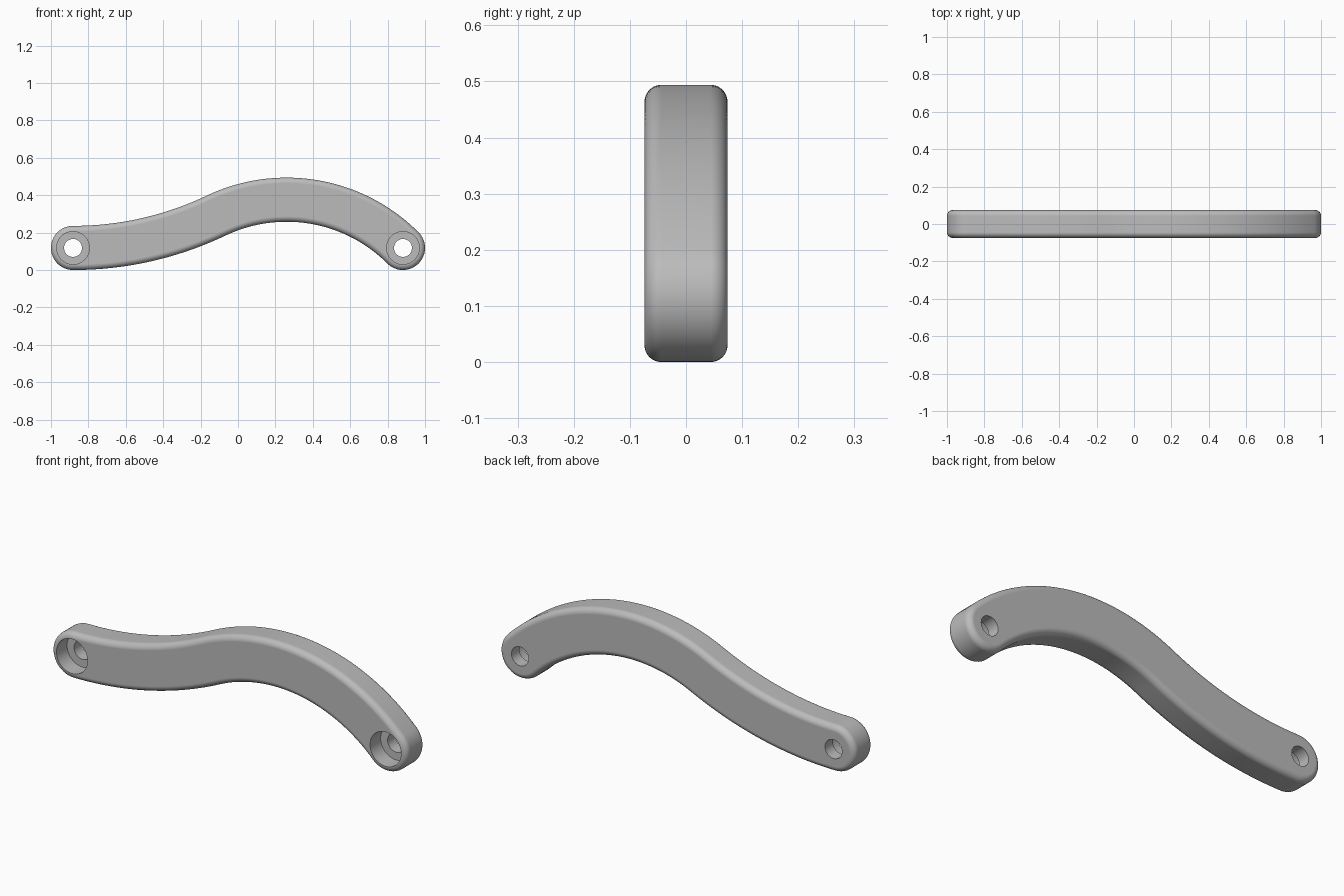
import bpy, bmesh, math
from mathutils import Vector

if "Cube" in bpy.data.objects:
    bpy.data.objects.remove(bpy.data.objects["Cube"], do_unlink=True)

HALF_W = 0.118           # half the width of the band
HALF_T = 0.074           # half the thickness
FILLET = 0.03
END_X, END_Z = 1 - HALF_W, HALF_W
PEAK_X, PEAK_Z = 0.26, 0.494 - HALF_W

# Two tangent arcs form the centreline: a hollow on the left, an arch on the right
drop, run = PEAK_Z - END_Z, END_X - PEAK_X
arch_r = (run ** 2 + drop ** 2) / (2 * drop)
arch_c = Vector((PEAK_X, PEAK_Z - arch_r))
dx, dz = PEAK_X + END_X, END_Z - arch_c.y
hollow_r = (dx ** 2 + dz ** 2 - arch_r ** 2) / (2 * (arch_r - dz))
hollow_c = Vector((-END_X, END_Z + hollow_r))
join = math.atan2(dx, hollow_c.y - arch_c.y)
end = math.asin(run / arch_r)


def on_arc(c, r, angle):
    """Point at an angle from straight up, clockwise."""
    return c + r * Vector((math.sin(angle), math.cos(angle)))


def outline(w):
    """Closed outline at distance w from the centreline."""
    def side(s):
        pts = [on_arc(hollow_c, hollow_r - s * w, math.pi - join * i / 28) for i in range(28)]
        return pts + [on_arc(arch_c, arch_r + s * w, -join + (end + join) * i / 44) for i in range(45)]

    def cap(c, start):
        return [on_arc(c, w, start + math.pi * i / 24) for i in range(1, 24)]

    right = cap(Vector((END_X, END_Z)), end)
    left = cap(Vector((-END_X, END_Z)), math.pi)
    return side(1) + right + side(-1)[::-1] + left


# Arm body: stacked outlines with rounded front and back edges
quarter = [math.pi / 2 * i / 8 for i in range(9)]
front = [(-HALF_T + FILLET * (1 - math.sin(a)), FILLET * (1 - math.cos(a))) for a in quarter[::-1]]
layers = front + [(-y, inset) for y, inset in front[::-1]]
bm = bmesh.new()
rings = [[bm.verts.new((p.x, y, p.y)) for p in outline(HALF_W - inset)] for y, inset in layers]
for a, b in zip(rings, rings[1:]):
    for i in range(len(a)):
        j = (i + 1) % len(a)
        bm.faces.new((a[i], a[j], b[j], b[i]))
bm.faces.new(rings[0])
bm.faces.new(rings[-1][::-1])
bmesh.ops.recalc_face_normals(bm, faces=bm.faces)
mesh = bpy.data.meshes.new("curved_arm")
bm.to_mesh(mesh)
bm.free()
arm = bpy.data.objects.new("curved_arm", mesh)
bpy.context.collection.objects.link(arm)

grey = bpy.data.materials.new("plain grey")
grey.use_nodes = True
colour = (0.5, 0.5, 0.5, 1)
grey.diffuse_color = colour
grey.node_tree.nodes["Principled BSDF"].inputs["Base Color"].default_value = colour
mesh.materials.append(grey)


def drill(x, radius, y0, y1):
    """Cut a round hole along y."""
    bpy.ops.mesh.primitive_cylinder_add(
        vertices=48, radius=radius, depth=y1 - y0,
        location=(x, (y0 + y1) / 2, END_Z), rotation=(math.pi / 2, 0, 0))
    cutter = bpy.context.object
    cutter.name = "hole_cutter"
    cutter.hide_render = True
    cutter.data.materials.append(grey)
    bpy.ops.object.select_all(action='DESELECT')
    bpy.context.view_layer.objects.active = arm
    arm.select_set(True)
    mod = arm.modifiers.new("hole", 'BOOLEAN')
    mod.operation, mod.solver, mod.object = 'DIFFERENCE', 'EXACT', cutter
    bpy.ops.object.modifier_apply(modifier=mod.name)
    bpy.data.objects.remove(cutter, do_unlink=True)


# Screw holes: wide recess from the front, narrow hole right through
for x in (-END_X, END_X):
    drill(x, 0.0875, -0.2, -HALF_T + 0.085)
    drill(x, 0.048, -0.2, 0.2)

bpy.ops.object.shade_smooth_by_angle(angle=math.radians(35))
normals = arm.modifiers.new("flat_face_normals", 'WEIGHTED_NORMAL')
normals.keep_sharp = True
